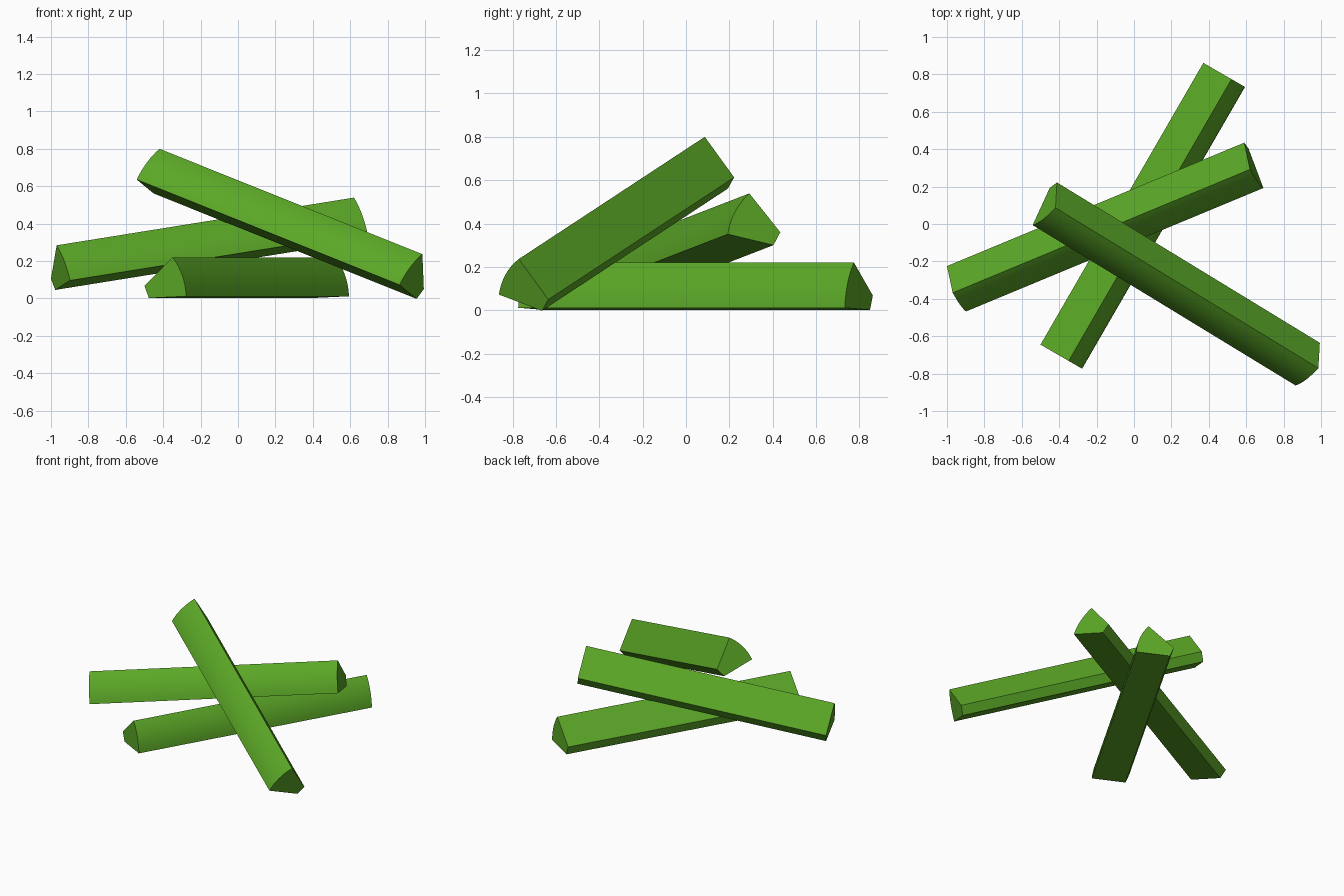
import bpy, bmesh
from math import sin, cos, radians
from mathutils import Vector, Matrix

if "Cube" in bpy.data.objects:
    bpy.data.objects.remove(bpy.data.objects["Cube"])

LENGTH = 1.74      # log length
RADIUS = 0.338     # bark radius measured from the wedge apex
CUT = 0.107        # distance from apex where the tip is cut off
HALF = 19.4        # half of the wedge angle in degrees
SEGMENTS = 8       # facets in the rounded bark side

mat = bpy.data.materials.new("green")
mat.diffuse_color = (0.105, 0.39, 0.02, 1)
mat.use_nodes = True
mat.node_tree.nodes["Principled BSDF"].inputs["Base Color"].default_value = mat.diffuse_color


def polar(radius, degrees):
    return Vector((radius * cos(radians(degrees)), radius * sin(radians(degrees)), 0))


def split_log(name, tip, direction, roll):
    """Wedge prism: tip = upper tip corner of the first end, roll = tilt of the wedge's middle."""
    top = polar(CUT, roll + HALF)
    profile = [top, polar(CUT, roll - HALF)]
    profile += [polar(RADIUS, roll - HALF + 2 * HALF * i / SEGMENTS) for i in range(SEGMENTS + 1)]

    # wedge section extruded along the log
    bm = bmesh.new()
    face = bm.faces.new([bm.verts.new(p - top) for p in profile])
    ext = bmesh.ops.extrude_face_region(bm, geom=[face])
    moved = [v for v in ext["geom"] if isinstance(v, bmesh.types.BMVert)]
    bmesh.ops.translate(bm, verts=moved, vec=(0, 0, -LENGTH))
    bmesh.ops.recalc_face_normals(bm, faces=bm.faces)
    mesh = bpy.data.meshes.new(name)
    bm.to_mesh(mesh)
    bm.free()

    # lay the log along its direction
    d = Vector(direction).normalized()
    side = d.cross(Vector((0, 0, 1))).normalized()
    up = side.cross(d)
    obj = bpy.data.objects.new(name, mesh)
    obj.matrix_world = Matrix.Translation(tip) @ Matrix((side, up, -d)).transposed().to_4x4()
    mesh.materials.append(mat)
    bpy.context.collection.objects.link(obj)

    # smooth bark, sharp split edges
    bpy.ops.object.select_all(action='DESELECT')
    obj.select_set(True)
    bpy.context.view_layer.objects.active = obj
    bpy.ops.object.shade_smooth_by_angle(angle=radians(30))


split_log("bottom_log", (-0.50, -0.645, 0.068), (0.87, 1.505, 0), 21.8)
split_log("middle_log", (-1.0, -0.225, 0.105), (1.59, 0.66, 0.255), 32.2)
split_log("top_log", (-0.412, 0.222, 0.613), (1.41, -0.86, -0.565), 39.4)
